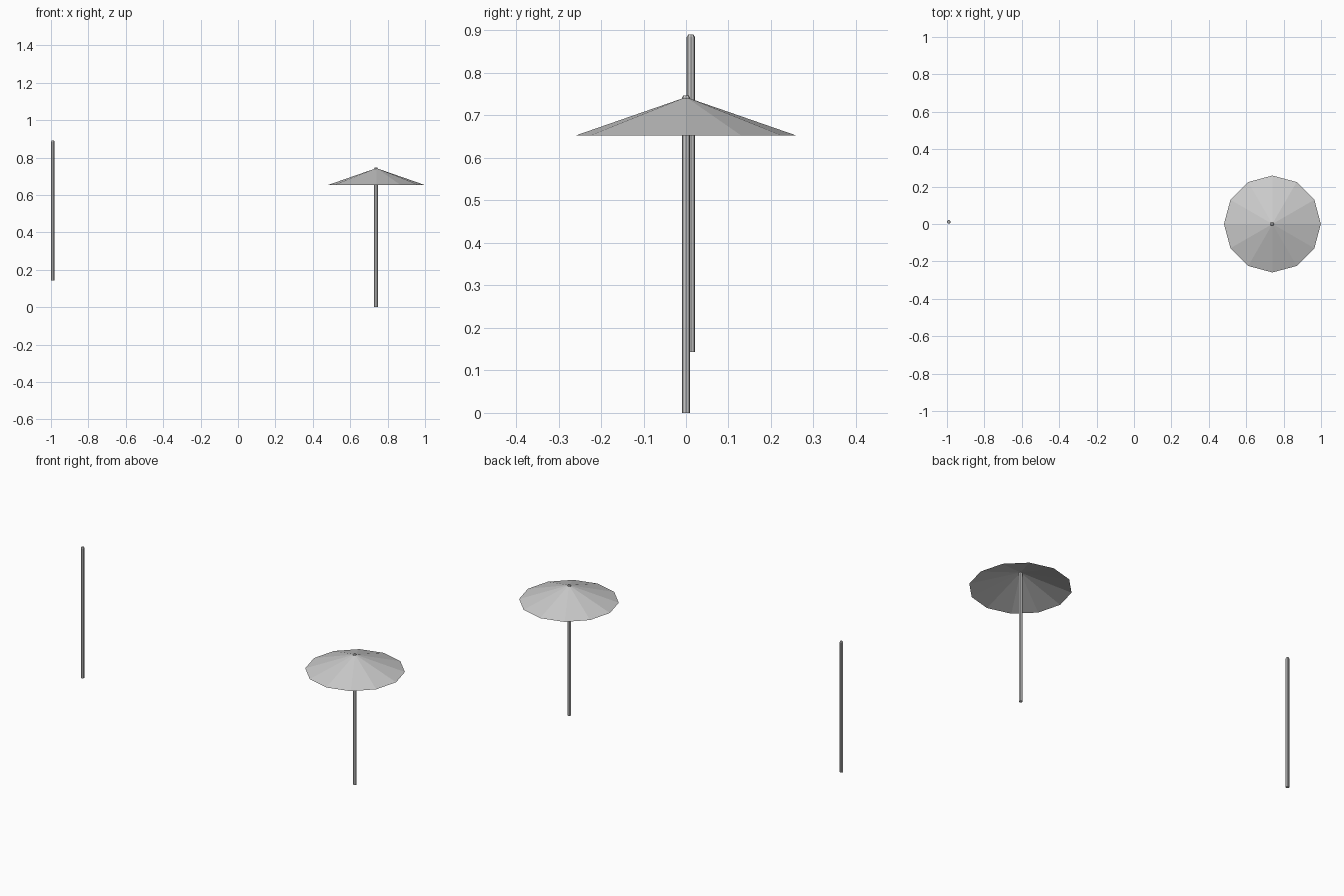
import bpy, bmesh, math

if "Cube" in bpy.data.objects:
    bpy.data.objects.remove(bpy.data.objects["Cube"])

def lathe(name, profile, sides, loc, cap=True):
    """Flat-faced revolve of (radius, z) points; radius 0 makes a tip."""
    bm = bmesh.new()
    rings = []
    for r, z in profile:
        if r == 0:
            rings.append([bm.verts.new((0, 0, z))])
        else:
            rings.append([bm.verts.new((r * math.cos(2 * math.pi * i / sides),
                                        r * math.sin(2 * math.pi * i / sides), z))
                          for i in range(sides)])
    for a, b in zip(rings, rings[1:]):
        for i in range(sides):
            j = (i + 1) % sides
            if len(b) == 1:
                bm.faces.new((a[i], a[j], b[0]))
            else:
                bm.faces.new((a[i], a[j], b[j], b[i]))
    if cap:
        bm.faces.new(rings[0][::-1])
        bm.faces.new(rings[-1])
    mesh = bpy.data.meshes.new(name)
    bm.to_mesh(mesh)
    bm.free()
    obj = bpy.data.objects.new(name, mesh)
    obj.location = loc
    bpy.context.collection.objects.link(obj)
    return obj

UMBRELLA_X = 0.74

# Two identical poles with chamfered tops
pole = [(0.0098, 0), (0.0098, 0.741), (0.0065, 0.747)]
lathe("umbrella_pole", pole, 8, (UMBRELLA_X - 0.002, 0, 0))
lathe("spare_pole", pole, 8, (-0.9902, 0.0115, 0.143))

# Open twelve-sided canopy, a single thin sheet
lathe("canopy", [(0.259, 0.653), (0, 0.743)], 12, (UMBRELLA_X, 0, 0), cap=False)
